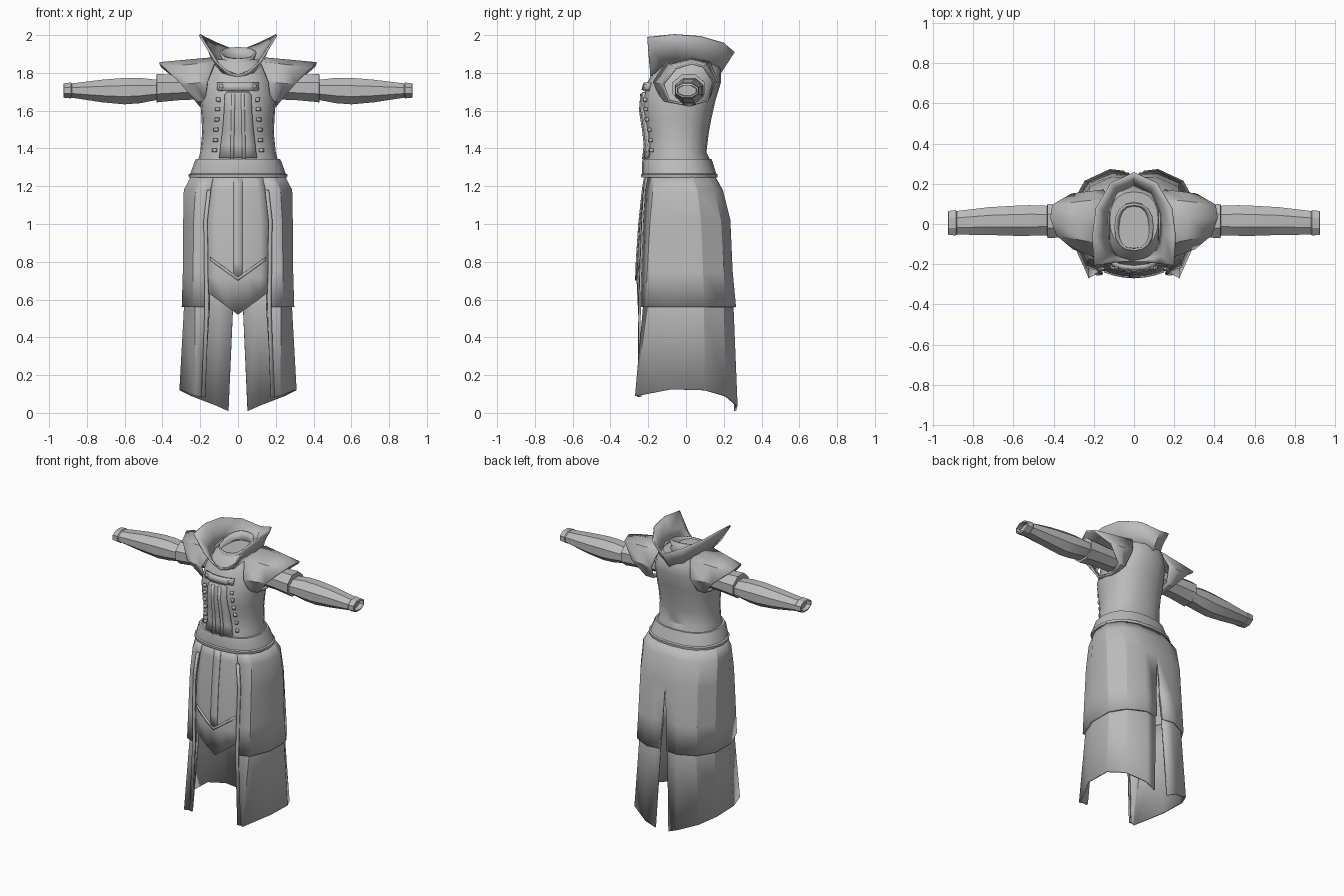
import bpy, bmesh, math

if "Cube" in bpy.data.objects:
    bpy.data.objects.remove(bpy.data.objects["Cube"])

cloth = bpy.data.materials.new("grey_cloth")
cloth.diffuse_color = (0.5, 0.5, 0.5, 1)
cloth.use_nodes = True
cloth.node_tree.nodes["Principled BSDF"].inputs["Base Color"].default_value = cloth.diffuse_color


def grid(name, rows, closed=False, mirror=True, thick=0.0, cap=False, angle=30):
    """Skin rows of points into a sheet or tube, optionally mirrored in x and thickened inwards."""
    bm = bmesh.new()
    for s in ((1, -1) if mirror else (1,)):
        vs = [[bm.verts.new((s * x, y, z)) for x, y, z in r] for r in rows]
        n = len(rows[0])
        faces = []
        for a, b in zip(vs, vs[1:]):
            for c in range(n if closed else n - 1):
                d = (c + 1) % n
                faces.append([a[c], b[c], b[d], a[d]])
        if cap:
            faces += [list(vs[0]), list(reversed(vs[-1]))]
        for f in faces:
            bm.faces.new(f if s > 0 else f[::-1])
    bmesh.ops.remove_doubles(bm, verts=bm.verts, dist=0.0005)
    if cap:
        bmesh.ops.recalc_face_normals(bm, faces=bm.faces)
    me = bpy.data.meshes.new(name)
    bm.to_mesh(me)
    bm.free()
    ob = bpy.data.objects.new(name, me)
    bpy.context.collection.objects.link(ob)
    me.materials.append(cloth)
    if thick:
        m = ob.modifiers.new("thickness", 'SOLIDIFY')
        m.thickness = thick
        m.offset = -1
    bpy.ops.object.select_all(action='DESELECT')
    ob.select_set(True)
    bpy.context.view_layer.objects.active = ob
    bpy.ops.object.shade_smooth_by_angle(angle=math.radians(angle))
    return ob


def lerp(table, z):
    """Interpolate rows of (z, values...) listed from high z to low z."""
    if z >= table[0][0]:
        return table[0][1:]
    for a, b in zip(table, table[1:]):
        if z >= b[0]:
            t = (a[0] - z) / (a[0] - b[0])
            return [p + (q - p) * t for p, q in zip(a[1:], b[1:])]
    return table[-1][1:]


def oval(z, hw, y0, y1, n=20, p=0.85):
    """Horizontal rounded ring, starting at the front."""
    pts = []
    for i in range(n):
        a = 2 * math.pi * i / n
        s, c = math.sin(a), math.cos(a)
        x = hw * math.copysign(abs(s) ** p, s)
        y = (y0 + y1) / 2 - (y1 - y0) / 2 * math.copysign(abs(c) ** p, c)
        pts.append((x, y, z))
    return pts


# Torso: z, half width, front y, back y
TORSO = [(1.87, .12, -.12, .16), (1.82, .165, -.165, .185), (1.75, .19, -.205, .185),
         (1.65, .2, -.232, .155), (1.56, .193, -.225, .135), (1.48, .19, -.208, .12),
         (1.38, .2, -.2, .108), (1.335, .212, -.215, .13), (1.28, .215, -.21, .13)]
grid("torso", [oval(*r) for r in TORSO], closed=True, mirror=False, cap=True)


def chest_y(x, z):
    hw, y0, y1 = lerp(TORSO, z)
    s = min(abs(x) / hw, 1) ** (1 / .85)
    return (y0 + y1) / 2 - (y1 - y0) / 2 * (1 - s * s) ** .425


# Skirt tabard surface
TAB = [(1.26, -.215), (1.18, -.228), (1.0, -.247), (.8, -.26), (.7, -.262), (.52, -.252)]


def tab_y(x, z):
    return lerp(TAB, z)[0] + 1.2 * x * x


def plate(name, surf, rows, lift, mirror=True):
    """Thin plate lying on a surface; rows are lists of (x, z)."""
    return grid(name, [[(x, surf(x, z) - lift, z) for x, z in r] for r in rows],
                mirror=mirror, thick=lift + .004)


# Vest front: centre placket, seam strips, collar bar and buttons
spans = [(1.70, .055), (1.685, .07), (1.6, .074), (1.5, .082), (1.42, .092), (1.35, .1)]
plate("vest_placket", chest_y, [[(0, z), (w / 2, z), (w, z)] for z, w in spans], .014)
zs = [1.69, 1.6, 1.5, 1.42, 1.345]
plate("vest_seam", chest_y, [[(.016 + (1.69 - z) * .02, z), (.034 + (1.69 - z) * .02, z)]
                            for z in zs], .021)
plate("chest_bar", chest_y, [[(0, z), (.055, z), (.11, z)] for z in (1.75, 1.71)], .02)
plate("chest_bar_stud", chest_y, [[(.082, z), (.098, z)] for z in (1.74, 1.722)], .028)
for i in range(6):
    z, x = 1.66 - i * .054, .108 + .004 * i
    plate("button_pair", chest_y, [[(x - .009, z + .009), (x + .009, z + .009)],
                                   [(x - .009, z - .009), (x + .009, z - .009)]], .016)

# Belt with a rolled lip at top and bottom
grid("belt", [oval(*r) for r in [(1.345, .2, -.2, .11), (1.345, .222, -.228, .135),
              (1.33, .23, -.232, .14), (1.268, .252, -.232, .16), (1.262, .262, -.238, .168),
              (1.245, .26, -.236, .166), (1.245, .23, -.21, .14)]], closed=True, mirror=False)

# Skirt layers: half sections running from the front edge round to the back slit
UPPER = [(1.26, [(.13, -.2), (.19, -.165), (.245, -.07), (.245, .03), (.19, .105), (.1, .145), (0, .15)]),
         (1.18, [(.15, -.215), (.225, -.175), (.287, -.06), (.285, .06), (.22, .15), (.11, .195), (0, .19)]),
         (1.02, [(.168, -.225), (.235, -.19), (.29, -.07), (.29, .08), (.22, .185), (.11, .235), (0, .23)]),
         (.75, [(.165, -.235), (.238, -.205), (.292, -.07), (.29, .09), (.225, .2), (.11, .247), (.016, .24)]),
         (.56, [(.162, -.24), (.24, -.215), (.298, -.07), (.298, .1), (.23, .21), (.115, .265), (.026, .255)])]
grid("upper_skirt", [[(x, y, z) for x, y in r] for z, r in UPPER], thick=.014)
HEM = [(.18, -.245, .085), (.225, -.27, .09), (.31, -.08, .125), (.31, .1, .12),
       (.245, .215, .088), (.12, .273, .04), (.05, .265, .01)]
under = [[(x if x < .05 else x - .012, y * .95, z) for x, y in r] for z, r in UPPER[3:]]
grid("lower_skirt", under + [HEM], thick=.01)
# Raised trim along the front edges of the skirt
trim = [[(x, y, z) for x, y in r[:2]] for z, r in UPPER[1:]] + [HEM[:2]]
grid("front_trim", [[(a[0] - .006, a[1] - .012, a[2]),
                     (a[0] + .014, a[1] - .009, a[2])] for a, b in trim], thick=.01)

# Pointed tabard with chevron and centre strip
fr = (0, .35, .7, 1)
hw = [(1.26, .13), (1.18, .15), (1.0, .168), (.85, .168), (.72, .166)]
rows = [[(w * f, z) for f in fr] for z, w in hw] + [[(.164 * f, .52 + .12 * f) for f in fr]]
plate("tabard", tab_y, rows, .001)
plate("tabard_chevron", tab_y, [[(x, .70 + x * .72 + d) for x in (0, .05, .1, .148)]
                                for d in (.018, 0)], .008)
plate("tabard_strip", tab_y, [[(0, z), (.025, z)] for z in (1.24, 1.18, 1.0, .8, .72)], .006)

# Inner neck band
neck = []
for k, (w, y0, y1) in enumerate([(.098, -.135, .105), (.085, -.13, .10), (.115, -.165, .13)]):
    ring = oval(0, w, y0, y1, 16)
    zf, zb = [(1.875, 1.935), (1.84, 1.89), (1.76, 1.82)][k]
    neck.append([(x, y, zf + (zb - zf) * (y - y0) / (y1 - y0)) for x, y, z in ring])
grid("neck_band", neck, closed=True, mirror=False, thick=.012)

# Tall flared collar: base and rim running from the front centre to the back
base = [(0, -.182, 1.765), (.05, -.172, 1.78), (.085, -.16, 1.80), (.115, -.125, 1.835),
        (.135, -.05, 1.855), (.13, .05, 1.85), (.09, .145, 1.82), (0, .18, 1.79)]
rim = [(0, -.19, 1.785), (.062, -.19, 1.805), (.125, -.195, 1.86), (.2, -.205, 1.985),
       (.208, -.06, 2.0), (.19, .08, 1.99), (.115, .205, 1.955), (0, .258, 1.91)]
mid = [tuple((p * .55 + q * .45) - (.008 if i == 0 and p else 0)
             for i, (p, q) in enumerate(zip(a, b))) for a, b in zip(base, rim)]
grid("tall_collar", [rim, mid, base], thick=.01, angle=40)

# Flared shoulder caps
inner = [(.12, .03, 1.872), (.12, .12, 1.85), (.15, .16, 1.75), (.17, .11, 1.66),
         (.18, .02, 1.635), (.17, -.12, 1.66), (.16, -.165, 1.75), (.12, -.1, 1.85)]
outer = [(.415, .03, 1.845), (.405, .09, 1.828), (.31, .14, 1.75), (.225, .11, 1.66),
         (.205, .02, 1.635), (.22, -.085, 1.655), (.30, -.115, 1.74), (.385, -.05, 1.82)]
midr = [tuple((p + q) / 2 for p, q in zip(a, b)) for a, b in zip(inner, outer)]
grid("shoulder_cap", [inner, midr, outer][::-1], closed=True, thick=.012)

# Sleeves: x, y range, z range
SLEEVE = [(.14, -.06, .09, 1.66, 1.79), (.3, -.06, .095, 1.655, 1.79), (.41, -.072, .1, 1.645, 1.795),
          (.43, -.072, .1, 1.642, 1.795), (.432, -.058, .092, 1.655, 1.765),
          (.52, -.06, .095, 1.638, 1.775), (.6, -.06, .092, 1.632, 1.775),
          (.72, -.056, .085, 1.643, 1.765), (.88, -.054, .066, 1.668, 1.745),
          (.885, -.058, .07, 1.664, 1.75), (.922, -.056, .066, 1.668, 1.745),
          (.925, -.046, .056, 1.678, 1.735), (.895, -.044, .054, 1.68, 1.733)]
rows = []
for x, y0, y1, z0, z1 in SLEEVE:
    rows.append([(x, (y0 + y1) / 2 + (y1 - y0) / 2 * 1.06 * math.cos(a),
                  (z0 + z1) / 2 + (z1 - z0) / 2 * 1.06 * math.sin(a))
                 for a in [math.pi / 4 * (i + .5) for i in range(8)]])
grid("sleeve", rows, closed=True, cap=True)
